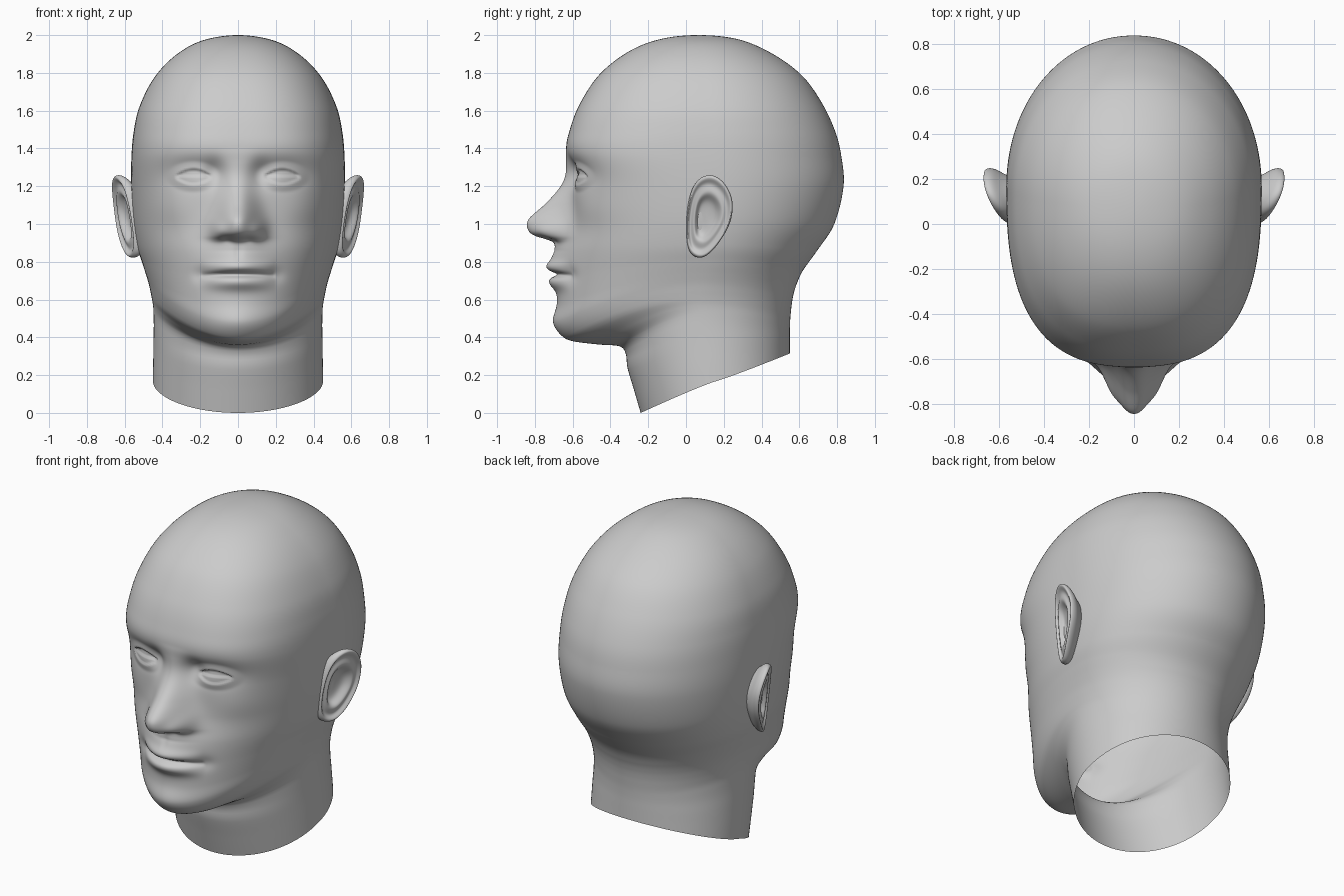
import bpy, bmesh, math

if "Cube" in bpy.data.objects:
    bpy.data.objects.remove(bpy.data.objects["Cube"])

# Ring controls from crown to neck base: front (y,z), back (y,z), side (x,y,z), front squareness
FRONT = [(.07, 2), (-.13, 1.98), (-.30, 1.915), (-.455, 1.795), (-.56, 1.64), (-.615, 1.50), (-.635, 1.38),
         (-.608, 1.20), (-.612, 1.0), (-.65, .85), (-.665, .70), (-.676, .57), (-.685, .475), (-.655, .41),
         (-.60, .380), (-.46, .362), (-.35, .352), (-.318, .31), (-.31, .24), (-.275, .12), (-.24, 0)]
BACK = [(.07, 2), (.28, 1.977), (.46, 1.90), (.615, 1.785), (.72, 1.64), (.79, 1.49), (.822, 1.36),
        (.834, 1.20), (.785, 1.0), (.695, .86), (.62, .755), (.587, .685), (.571, .635), (.562, .59),
        (.557, .55), (.553, .51), (.551, .475), (.55, .44), (.55, .395), (.55, .35), (.55, .315)]
SIDE = [(0, .07, 2), (.19, .07, 1.971), (.335, .09, 1.89), (.447, .11, 1.77), (.522, .13, 1.62), (.552, .14, 1.49),
        (.564, .15, 1.36), (.566, .16, 1.20), (.557, .15, 1.03), (.536, .13, .89), (.509, .11, .80),
        (.488, .09, .735), (.473, .08, .685), (.463, .075, .64), (.456, .075, .605), (.450, .08, .57),
        (.447, .09, .53), (.446, .10, .465), (.447, .12, .375), (.449, .135, .27), (.45, .15, .165)]
SQUARE = [2, 2.1, 2.25, 2.4, 2.5, 2.6, 2.65, 2.5, 2.3, 2.15, 2.05, 1.97, 1.92, 1.9, 1.9, 1.9, 1.95, 2, 2, 2, 2]

# Nose height above the face and half width, by z
NOSE = [(.86, 0), (.90, .028), (.918, .075), (.935, .145), (.96, .195), (1.0, .222), (1.035, .213),
        (1.105, .14), (1.185, .068), (1.25, .03), (1.33, .008), (1.40, 0)]
NOSE_W = [(.86, .12), (.95, .115), (1.0, .11), (1.1, .098), (1.2, .085), (1.3, .085), (1.4, .1)]


def catmull(p0, p1, p2, p3, t):
    return [.5 * (2 * b + (c - a) * t + (2 * a - 5 * b + 4 * c - d) * t * t + (3 * b - a - 3 * c + d) * t ** 3)
            for a, b, c, d in zip(p0, p1, p2, p3)]


def curve(table, z):
    """Smooth lookup in a (z, value) table."""
    if z <= table[0][0]:
        return table[0][1]
    if z >= table[-1][0]:
        return table[-1][1]
    i = max(k for k in range(len(table) - 1) if table[k][0] <= z)

    def slope(k):
        a, b = table[max(k - 1, 0)], table[min(k + 1, len(table) - 1)]
        return (b[1] - a[1]) / (b[0] - a[0])
    (z0, v0), (z1, v1) = table[i], table[i + 1]
    d = z1 - z0
    t = (z - z0) / d
    return (v0 * (1 + 2 * t) * (1 - t) ** 2 + v1 * t * t * (3 - 2 * t)
            + d * slope(i) * t * (1 - t) ** 2 - d * slope(i + 1) * t * t * (1 - t))


def smooth(t):
    t = min(1, max(0, t))
    return t * t * (3 - 2 * t)


def relief(x, z):
    """How far the face features stand forward at (x, z)."""
    ax = abs(x)

    def g(cx, cz, sx, sz):
        return math.exp(-((ax - cx) / sx) ** 2 - ((z - cz) / sz) ** 2)
    # nose, nostril wings, nostrils
    h = curve(NOSE, z) * math.exp(-(ax / curve(NOSE_W, z)) ** 2.2)
    h += .036 * g(.105, .968, .042, .048) - .015 * g(.055, .92, .03, .016)
    # muzzle, chin, cheekbones, philtrum
    h += .06 * g(0, .80, .15, .14) + .018 * g(0, .49, .13, .07)
    h += .012 * g(.36, 1.08, .13, .10) - .006 * g(0, .85, .022, .04)
    # eye sockets and eyeballs
    h -= .036 * g(.23, 1.275, .15, .075) + .026 * g(.125, 1.275, .055, .065)
    ex, ez = ax - .235, z - 1.25
    h += .03 * max(0, 1 - (ex / .145) ** 2 - (ez / .085) ** 2) ** 1.6
    # eyelid opening
    lens = 1 - (ex / .1) ** 2
    if lens > .02:
        q = abs(ez) / (.04 * lens)
        h -= (.015 if ez > 0 else .008) * smooth((1.15 - q) / .35) * smooth(lens * 2.5)
    # lips, mouth line, mouth corners
    m = max(0, 1 - (ax / .2) ** 2)
    zm = .733 - .006 * (ax / .19) ** 2
    h += .022 * m * math.exp(-((z - .775) / .03) ** 2) + .026 * m * math.exp(-((z - .688) / .036) ** 2)
    h -= .036 * m ** .7 * math.exp(-((z - zm) / .015) ** 2)
    h -= .014 * g(.2, .73, .045, .04)
    return h


def make_object(name, verts, faces):
    bm = bmesh.new()
    vs = [bm.verts.new(v) for v in verts]
    for f in faces:
        bm.faces.new([vs[i] for i in f])
    bmesh.ops.remove_doubles(bm, verts=bm.verts, dist=1e-5)
    bmesh.ops.recalc_face_normals(bm, faces=bm.faces)
    for f in bm.faces:
        f.smooth = True
    me = bpy.data.meshes.new(name)
    bm.to_mesh(me)
    bm.free()
    ob = bpy.data.objects.new(name, me)
    bpy.context.collection.objects.link(ob)
    return ob


def skin(rows, cols):
    return [(r * cols + j, r * cols + (j + 1) % cols, (r + 1) * cols + (j + 1) % cols, (r + 1) * cols + j)
            for r in range(rows - 1) for j in range(cols)]


# Head and neck: one skin of tilted rings, open at the bottom
ctrl = [(*f, *b, *s, n) for f, b, s, n in zip(FRONT, BACK, SIDE, SQUARE)]
c1 = ctrl[1]
ctrl = [(c1[2], c1[3], c1[0], c1[1], -c1[4], c1[5], c1[6], c1[7])] + ctrl
ctrl.append([2 * a - b for a, b in zip(ctrl[-1], ctrl[-2])])
rings = []
last = len(FRONT) - 1
for i in range(last):
    step = .008 if 5 <= i < 13 else .018
    k = max(3, math.ceil(math.dist(FRONT[i], FRONT[i + 1]) / step))
    for s in range(k + (i == last - 1)):
        rings.append((catmull(*ctrl[i:i + 4], s / k), (i + s / k) / last))

COLS = 240
verts = []
for (fy, fz, by, bz, w, sy, sz, sq), t in rings:
    p = 1.8 - .72 * smooth((t - .7) / .3)
    for j in range(COLS):
        th = 2 * math.pi * j / COLS
        a = th - .5 * math.sin(th)          # denser columns on the face
        s, c = math.sin(a), math.cos(a)
        n = sq if c > 0 else 2.05
        r = (abs(s) ** n + abs(c) ** n) ** (-1 / n)
        v = abs(c) * r
        ey, ez = (fy, fz) if c > 0 else (by, bz)
        x, y, z = w * s * r, sy + (ey - sy) * v, sz + (ez - sz) * v ** p
        if c > 0:
            y -= relief(x, z) * smooth(c / .25) * smooth((z - .3) / .1)
        verts.append((x, y, z))
make_object("head", verts, skin(len(rings), COLS))

# Ears: outline scaled through a dish profile (scale, height), mirrored
OUTLINE = [(.135, 1.26), (.205, 1.215), (.247, 1.12), (.232, 1.0), (.155, .875), (.08, .82),
           (.015, .86), (0, 1.0), (.02, 1.15), (.065, 1.235)]
DISH = [(.02, -.05), (.25, -.05), (.42, -.042), (.53, -.014), (.62, -.006), (.74, -.016), (.82, -.014),
        (.90, .002), (.96, .003), (1.0, -.012), (.99, -.032), (.93, -.052), (.80, -.08), (.65, -.13)]
loop = []
for i in range(len(OUTLINE)):
    pts = [OUTLINE[(i + d) % len(OUTLINE)] for d in (-1, 0, 1, 2)]
    loop += [catmull(*pts, s / 4) for s in range(4)]
verts = []
for k, h in DISH:
    for y, z in loop:
        py, pz = .105 + (y - .105) * k, 1.03 + (z - 1.03) * k
        flare = .09 * math.sin(min(1, max(0, py) / .25) * math.pi / 2)
        verts.append((.565 + flare + .12 * (pz - 1.08) + h, py, pz))
faces = skin(len(DISH), len(loop)) + [tuple(range(len(loop)))]
ears = make_object("ears", verts, faces)
ears.modifiers.new("mirror", 'MIRROR').use_mirror_merge = False
sub = ears.modifiers.new("subdivision", 'SUBSURF')
sub.levels = sub.render_levels = 2
